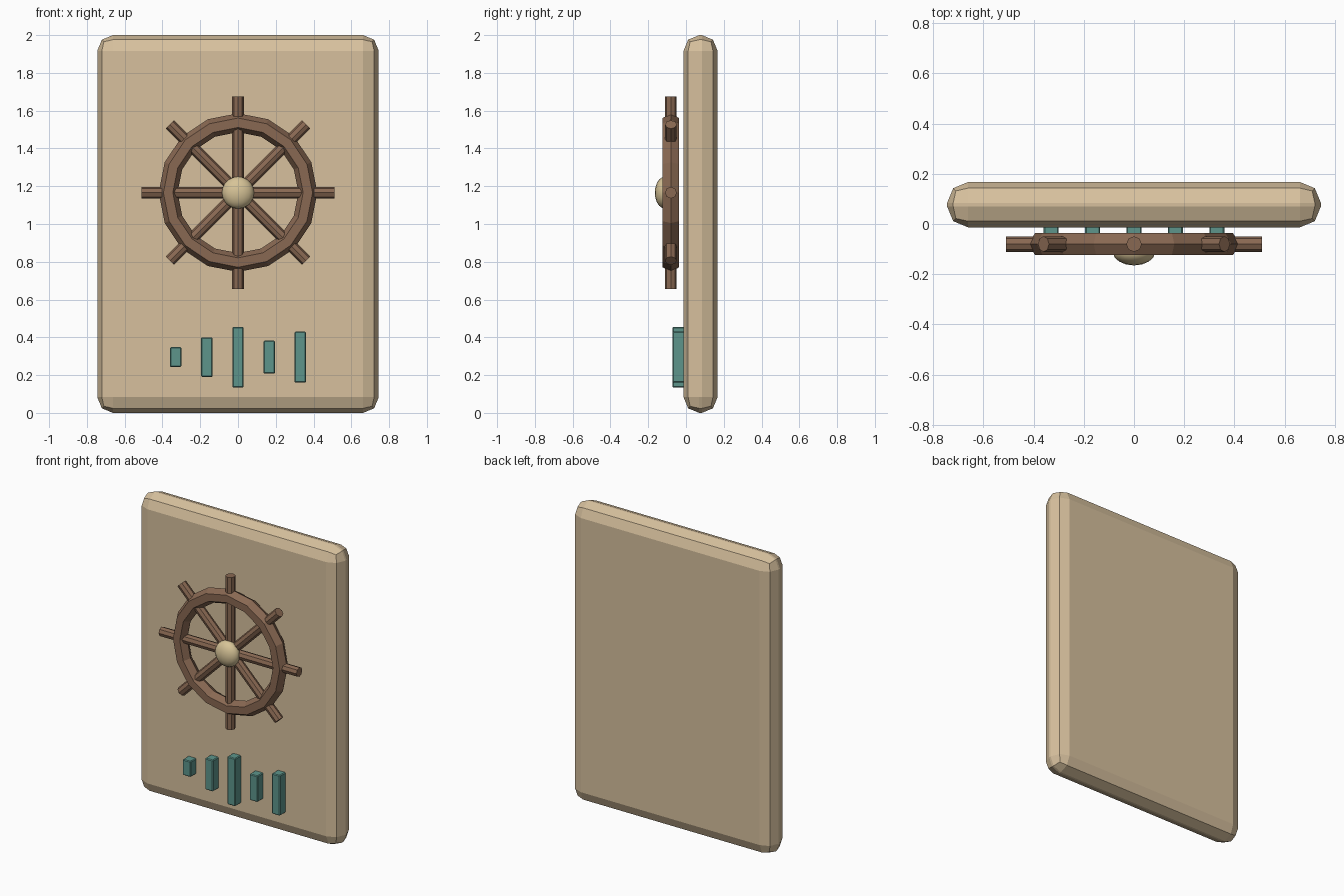
import bpy
from math import pi

if "Cube" in bpy.data.objects:
    bpy.data.objects.remove(bpy.data.objects["Cube"])

CENTRE = (0, -0.08, 1.166)


def material(name, rgb):
    m = bpy.data.materials.new(name)
    m.diffuse_color = (*rgb, 1)
    m.use_nodes = True
    m.node_tree.nodes["Principled BSDF"].inputs["Base Color"].default_value = m.diffuse_color
    return m


tan = material("pale_wood", (0.68, 0.53, 0.34))
brown = material("dark_wood", (0.25, 0.14, 0.085))
brass = material("brass", (0.68, 0.55, 0.31))
teal = material("teal", (0.11, 0.30, 0.26))


def finish(name, mat):
    ob = bpy.context.object
    ob.name = name
    ob.data.materials.append(mat)
    return ob


def block(name, loc, size, bevel, segments, mat):
    bpy.ops.mesh.primitive_cube_add(size=1, location=loc)
    ob = finish(name, mat)
    ob.scale = size
    bpy.ops.object.transform_apply(location=False, rotation=False, scale=True)
    mod = ob.modifiers.new("rounding", 'BEVEL')
    mod.width, mod.segments = bevel, segments
    mod.limit_method = 'NONE'
    return ob


# Backing board with broad rounded edges
block("board", (0, 0.077, 1.0), (1.49, 0.18, 2.0), 0.083, 2, tan)

# Faceted wheel rim
bpy.ops.mesh.primitive_torus_add(major_segments=16, minor_segments=6,
                                 major_radius=0.37, minor_radius=0.05,
                                 location=CENTRE, rotation=(pi / 2, 0, 0))
finish("wheel_rim", brown)

# Four full-width bars make the eight spokes and handles
for i in range(4):
    bpy.ops.mesh.primitive_cylinder_add(vertices=8, radius=0.031, depth=1.02,
                                        location=CENTRE, rotation=(0, i * pi / 4, 0))
    finish(f"spoke_{i + 1}", brown)

# Flattened hub cap
bpy.ops.mesh.primitive_uv_sphere_add(segments=16, ring_count=10, radius=0.085,
                                     location=(0, -0.11, CENTRE[2]))
finish("hub", brass).scale.y = 0.65
bpy.ops.object.shade_smooth()

# Row of raised bars along the bottom
for i, height in enumerate((0.105, 0.21, 0.32, 0.175, 0.27)):
    block(f"bar_{i + 1}", ((i - 2) * 0.165, -0.04, 0.295),
          (0.06, 0.065, height), 0.005, 1, teal)
